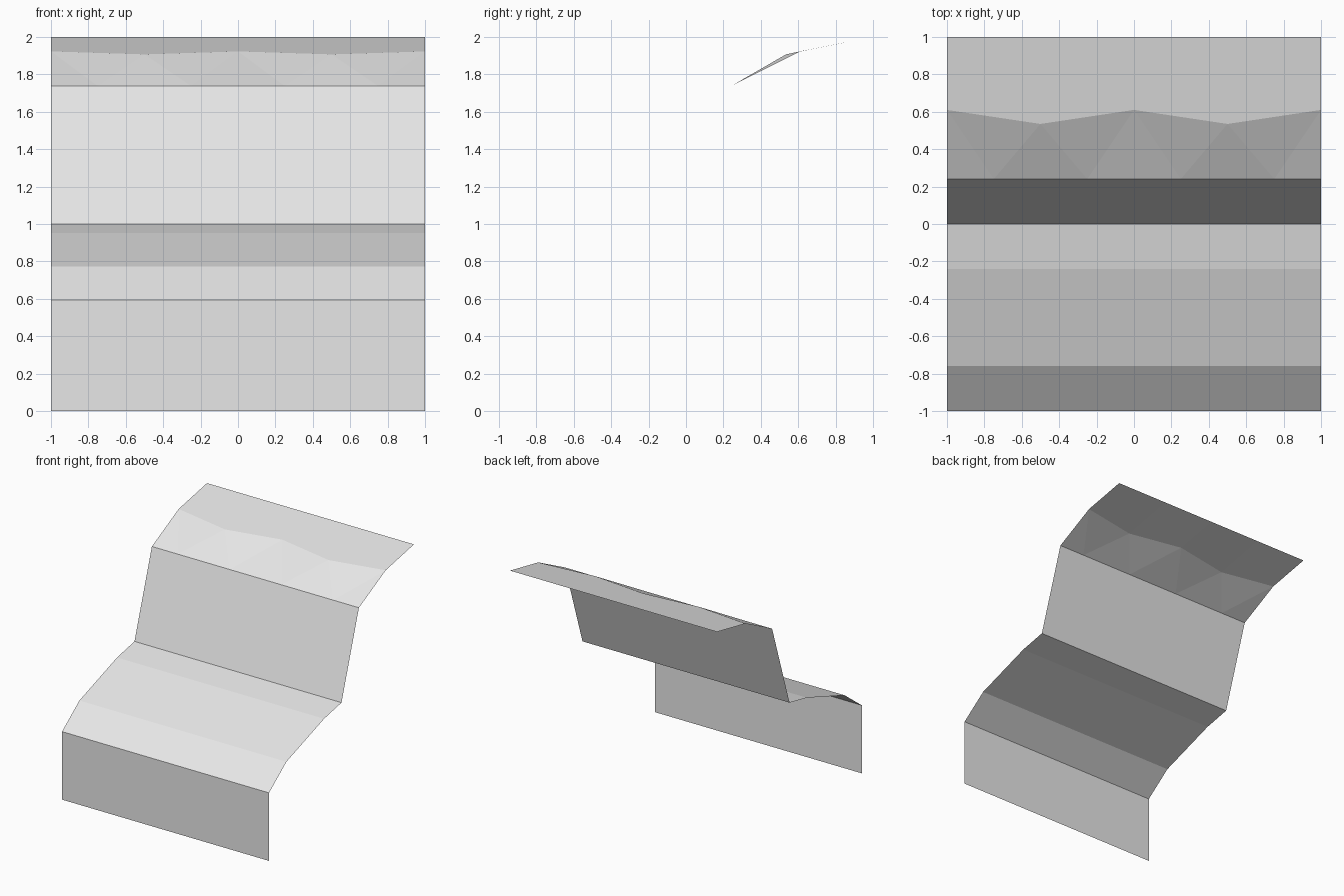
import bpy, bmesh

if "Cube" in bpy.data.objects:
    bpy.data.objects.remove(bpy.data.objects["Cube"])

# One light grey for the whole stepped cliff
grey = bpy.data.materials.new("light grey")
grey.diffuse_color = (0.8, 0.8, 0.8, 1)
grey.use_nodes = True
grey.node_tree.nodes["Principled BSDF"].inputs["Base Color"].default_value = grey.diffuse_color


def finish(name, bm):
    mesh = bpy.data.meshes.new(name)
    bm.to_mesh(mesh)
    bm.free()
    mesh.materials.append(grey)
    obj = bpy.data.objects.new(name, mesh)
    bpy.context.collection.objects.link(obj)


def row(bm, points):
    return [bm.verts.new(p) for p in points]


def sheet(name, profile):
    """Sweep a (y, z) profile across the full width."""
    bm = bmesh.new()
    left = row(bm, [(-1, y, z) for y, z in profile])
    right = row(bm, [(1, y, z) for y, z in profile])
    for i in range(len(profile) - 1):
        bm.faces.new((left[i], right[i], right[i + 1], left[i + 1]))
    finish(name, bm)


# Lower riser, sloping ledge and leaning upper riser
sheet("lower_riser", [(-1, 0), (-1, 0.594)])
sheet("lower_ledge", [(-1, 0.594), (-0.76, 0.774), (-0.24, 0.951), (0, 1)])
sheet("upper_riser", [(0, 1), (0.24, 1.737)])

# Upper ledge: zigzag crease between straight front and back edges
bm = bmesh.new()
front = row(bm, [(x, 0.24, 1.737) for x in (-1, -0.75, -0.25, 0.25, 0.75, 1)])
crease = row(bm, [(-1 + i / 2, 0.535 if i % 2 else 0.61, 1.907 if i % 2 else 1.923)
                  for i in range(5)])
back = row(bm, [(-1 + i / 2, 1, 2) for i in range(5)])
for i in range(5):
    bm.faces.new((front[i], front[i + 1], crease[i]))
for i in range(4):
    bm.faces.new((front[i + 1], crease[i + 1], crease[i]))
    bm.faces.new((crease[i], crease[i + 1], back[i + 1], back[i]))
finish("upper_ledge", bm)
